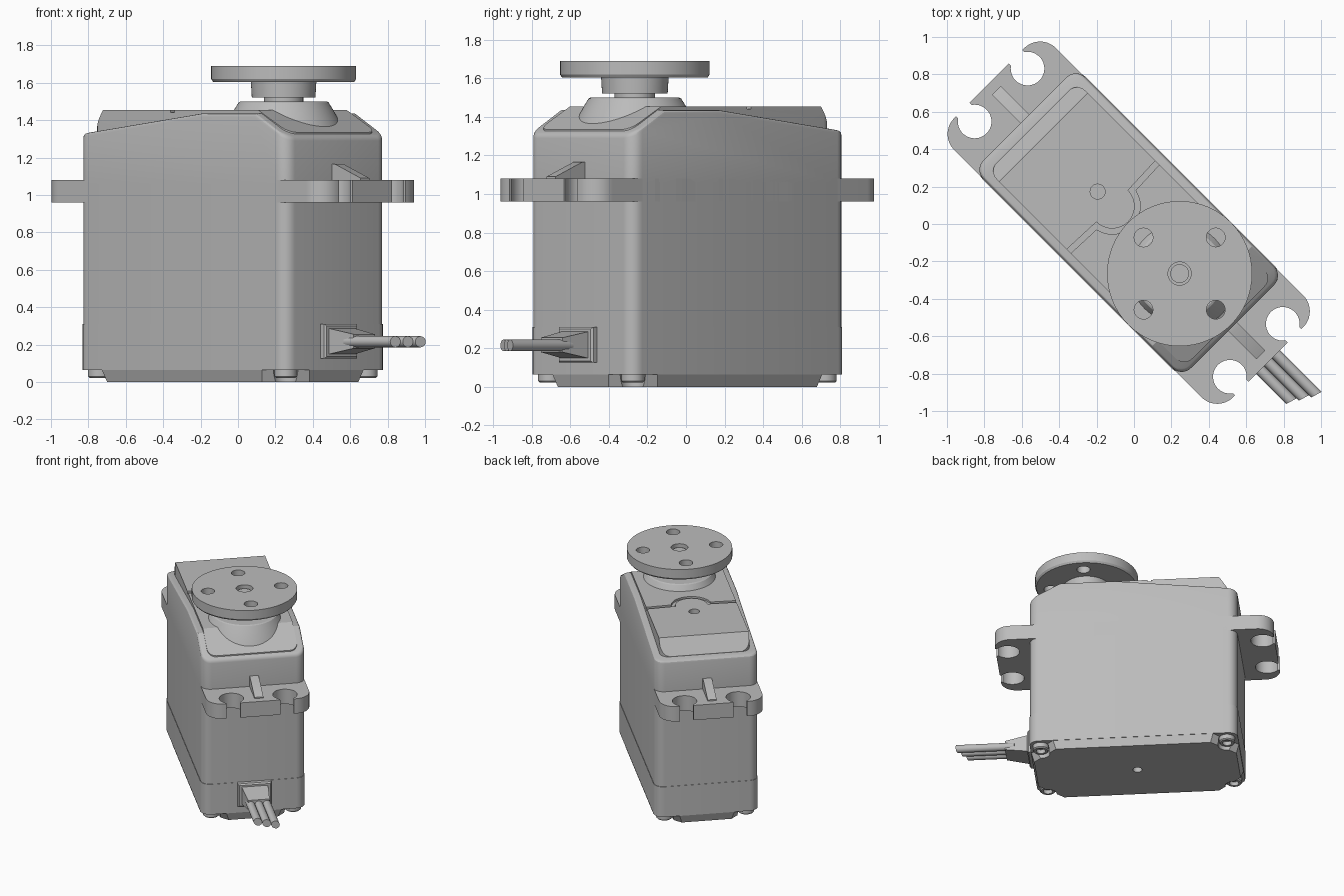
import bpy, bmesh
from math import sin, cos, pi, radians
from mathutils import Matrix, Vector

cube = bpy.data.objects.get("Cube")
if cube:
    bpy.data.objects.remove(cube, do_unlink=True)

grey = bpy.data.materials.new("plain grey")
grey.use_nodes = True
colour = (0.5, 0.5, 0.5, 1)
grey.diffuse_color = colour
grey.node_tree.nodes["Principled BSDF"].inputs["Base Color"].default_value = colour

# The long axis of the servo runs diagonally across the ground plane
PLACE = Matrix.Rotation(radians(-45), 4, 'Z') @ Matrix.Translation((0, -0.015, 0))
BACK, FRONT, HALF = -0.81, 0.76, 0.385
AXIS = 0.36


def circle(r, cx=0, cy=0, n=48):
    return [(cx + r * cos(2 * pi * i / n), cy + r * sin(2 * pi * i / n)) for i in range(n)]


def rounded(x0, x1, half, r, n=6):
    pts = []
    corners = [(x1 - r, half - r), (x0 + r, half - r), (x0 + r, r - half), (x1 - r, r - half)]
    for k, (cx, cy) in enumerate(corners):
        for i in range(n + 1):
            a = (k + i / n) * pi / 2
            pts.append((cx + r * cos(a), cy + r * sin(a)))
    return pts


def loft(bm, rings):
    """Skin matching rings of 3D points and cap both ends."""
    loops = [[bm.verts.new(p) for p in ring] for ring in rings]
    for a, b in zip(loops, loops[1:]):
        for i in range(len(a)):
            j = (i + 1) % len(a)
            bm.faces.new((a[i], a[j], b[j], b[i]))
    bm.faces.new(loops[0][::-1])
    bm.faces.new(loops[-1])


def prism(bm, outline, z0, z1):
    loft(bm, [[(x, y, z) for x, y in outline] for z in (z0, z1)])


def lathe(bm, profile, cx=0, cy=0, n=64):
    loft(bm, [[(x, y, z) for x, y in circle(r, cx, cy, n)] for r, z in profile])


def finish(name, bm):
    bmesh.ops.recalc_face_normals(bm, faces=bm.faces)
    bm.transform(PLACE)
    mesh = bpy.data.meshes.new(name)
    bm.to_mesh(mesh)
    bm.free()
    mesh.materials.append(grey)
    obj = bpy.data.objects.new(name, mesh)
    bpy.context.collection.objects.link(obj)
    return obj


def activate(obj):
    bpy.ops.object.select_all(action='DESELECT')
    obj.select_set(True)
    bpy.context.view_layer.objects.active = obj


def carve(obj, bm):
    cutter = finish("cutter", bm)
    cutter.hide_render = True
    mod = obj.modifiers.new("carve", 'BOOLEAN')
    mod.operation, mod.solver, mod.object = 'DIFFERENCE', 'EXACT', cutter
    activate(obj)
    bpy.ops.object.modifier_apply(modifier=mod.name)
    bpy.data.objects.remove(cutter, do_unlink=True)


def roof(bm, profile):
    """Trim the top of a solid along a convex profile of (x, z) points."""
    for (xa, za), (xb, zb) in zip(profile, profile[1:]):
        geom = bm.verts[:] + bm.edges[:] + bm.faces[:]
        cut = bmesh.ops.bisect_plane(bm, geom=geom, plane_co=(xa, 0, za),
                                     plane_no=(za - zb, 0, xb - xa), clear_outer=True)
        edges = [e for e in cut["geom_cut"] if isinstance(e, bmesh.types.BMEdge)]
        bmesh.ops.contextual_create(bm, geom=edges)
    bmesh.ops.recalc_face_normals(bm, faces=bm.faces)


def soften_top(bm, width, low):
    edges = [e for e in bm.edges if min(v.co.z for v in e.verts) > low
             and len(e.link_faces) == 2 and e.calc_face_angle() > radians(40)]
    bmesh.ops.bevel(bm, geom=edges, offset=width, segments=3, profile=0.5, affect='EDGES')


# Lower and middle case
for name, z0, z1, grow in (("lower_case", 0.065, 0.31, 0.003), ("middle_case", 0.31, 1.06, 0)):
    bm = bmesh.new()
    prism(bm, rounded(BACK - grow, FRONT + grow, HALF + grow, 0.07), z0, z1)
    finish(name, bm)

# Upper case with sloping roof and rounded rim
bm = bmesh.new()
prism(bm, rounded(BACK, FRONT, HALF, 0.07), 1.06, 1.6)
roof(bm, [(BACK, 1.325), (0.11, 1.435), (0.53, 1.435), (0.75, 1.315)])
soften_top(bm, 0.02, 1.2)
finish("upper_case", bm)

# Raised lid on the roof, with a curved seam and a small hole
bm = bmesh.new()
prism(bm, rounded(-0.75, 0.73, HALF - 0.05, 0.06), 1.25, 1.6)
roof(bm, [(-0.745, 1.345), (-0.67, 1.455), (0.5, 1.455), (0.73, 1.335)])
lid = finish("top_lid", bm)
bm = bmesh.new()
seam = []
for r, ends in ((0.15, 1), (0.12, -1)):
    arc = [(-0.15 + r * sin(pi * i / 16), r * cos(pi * i / 16)) for i in range(17)]
    x = -0.15 + 0.015 * ends
    arc = [p for p in arc if p[0] > x]
    seam += ([(x, 0.5)] + arc + [(x, -0.5)])[::ends]
prism(bm, seam, 1.44, 1.5)
prism(bm, circle(0.04, -0.26, 0, 24), 1.41, 1.5)
carve(lid, bm)

# Flared boss and output shaft
bm = bmesh.new()
lathe(bm, [(0.36, 1.25), (0.335, 1.32), (0.295, 1.4), (0.265, 1.455), (0.24, 1.495), (0.23, 1.5)], AXIS)
finish("shaft_boss", bm)
bm = bmesh.new()
lathe(bm, [(0.105, 1.45), (0.105, 1.53)], AXIS)
finish("output_shaft", bm)

# Round horn with hub and holes
bm = bmesh.new()
lathe(bm, [(0.17, 1.52), (0.175, 1.605), (0.378, 1.605), (0.388, 1.62), (0.388, 1.69)], AXIS)
horn = finish("horn_disc", bm)
bm = bmesh.new()
for k in range(4):
    prism(bm, circle(0.05, AXIS + 0.273 * cos(k * pi / 2), 0.273 * sin(k * pi / 2), 32), 1.55, 1.75)
prism(bm, circle(0.062, AXIS, 0, 32), 1.62, 1.75)
carve(horn, bm)
bm = bmesh.new()
lathe(bm, [(0.05, 1.6), (0.05, 1.665)], AXIS, n=32)
finish("horn_screw", bm)

# Mounting ears with open keyhole slots
bm = bmesh.new()
prism(bm, rounded(BACK - 0.27, FRONT + 0.27, HALF, 0.12, 10), 0.96, 1.08)
ears = finish("mounting_ears", bm)
bm = bmesh.new()
for side, edge in ((1, FRONT), (-1, BACK)):
    for y in (-0.2, 0.2):
        hole = [(0.09 * cos(a), 0.09 * sin(a)) for a in
                [0.6 + (2 * pi - 1.2) * i / 32 for i in range(33)]]
        slot = hole + [(0.2, hole[-1][1]), (0.2, hole[0][1])]
        prism(bm, [(edge + side * (0.18 + px), y + py) for px, py in slot], 0.9, 1.15)
carve(ears, bm)

# Strengthening ribs on the ears
for name, side, edge in (("front_rib", 1, FRONT), ("back_rib", -1, BACK)):
    bm = bmesh.new()
    shape = [(-0.02, 1.06), (0.215, 1.06), (0.215, 1.09), (0.02, 1.165), (-0.02, 1.165)]
    loft(bm, [[(edge + side * px, y, z) for px, z in shape] for y in (-0.033, 0.033)])
    finish(name, bm)

# Bottom cover with clipped corners, screw pockets and a centre hole
bm = bmesh.new()
rings = []
for z, inset in ((0, 0.02), (0.066, 0)):
    x0, x1, h, c = BACK + inset, FRONT - inset, HALF - inset, 0.18
    rings.append([(x, y, z) for x, y in (
        (x1, h - c), (x1 - c, h), (x0 + c, h), (x0, h - c),
        (x0, c - h), (x0 + c, -h), (x1 - c, -h), (x1, c - h))])
loft(bm, rings)
cover = finish("bottom_cover", bm)
screws = [(x, y) for x in (BACK + 0.08, FRONT - 0.08) for y in (-HALF + 0.08, HALF - 0.08)]
bm = bmesh.new()
for x, y in screws:
    prism(bm, circle(0.068, x, y, 32), -0.1, 0.1)
prism(bm, circle(0.035, -0.025, 0, 24), -0.1, 0.04)
carve(cover, bm)
for i, (x, y) in enumerate(screws):
    bm = bmesh.new()
    lathe(bm, [(0.06, 0.075), (0.06, 0.03), (0.052, 0.022), (0.035, 0.022), (0.035, 0.055)], x, y, 32)
    finish(f"case_screw_{i + 1}", bm)

# Cable grommet: wall flange and tapered sleeve
bm = bmesh.new()
for rows in (((0.74, 0.125, 0.125, 0.31), (0.79, 0.125, 0.125, 0.31), (0.8, 0.115, 0.135, 0.3)),
             ((0.78, 0.1, 0.145, 0.29), (0.97, 0.08, 0.18, 0.255))):
    loft(bm, [[(x, -w, lo), (x, w, lo), (x, w, hi), (x, -w, hi)] for x, w, lo, hi in rows])
finish("cable_grommet", bm)

# Three parallel wires, cut off at a slant
for i in (-1, 0, 1):
    bm = bmesh.new()
    end = 1.3 + 0.035 * i
    loft(bm, [[(x + k * (y - 0.06 * i), y, z + 0.215) for y, z in circle(0.03, 0.06 * i, 0, 20)]
              for x, k in ((0.9, 0), (end, 0.3))])
    finish(f"wire_{i + 2}", bm)

# Smooth the curved surfaces and keep edges crisp
bpy.ops.object.select_all(action='DESELECT')
for obj in bpy.data.objects:
    if obj.type == 'MESH':
        obj.select_set(True)
        bpy.context.view_layer.objects.active = obj
bpy.ops.object.shade_smooth_by_angle(angle=radians(24))
